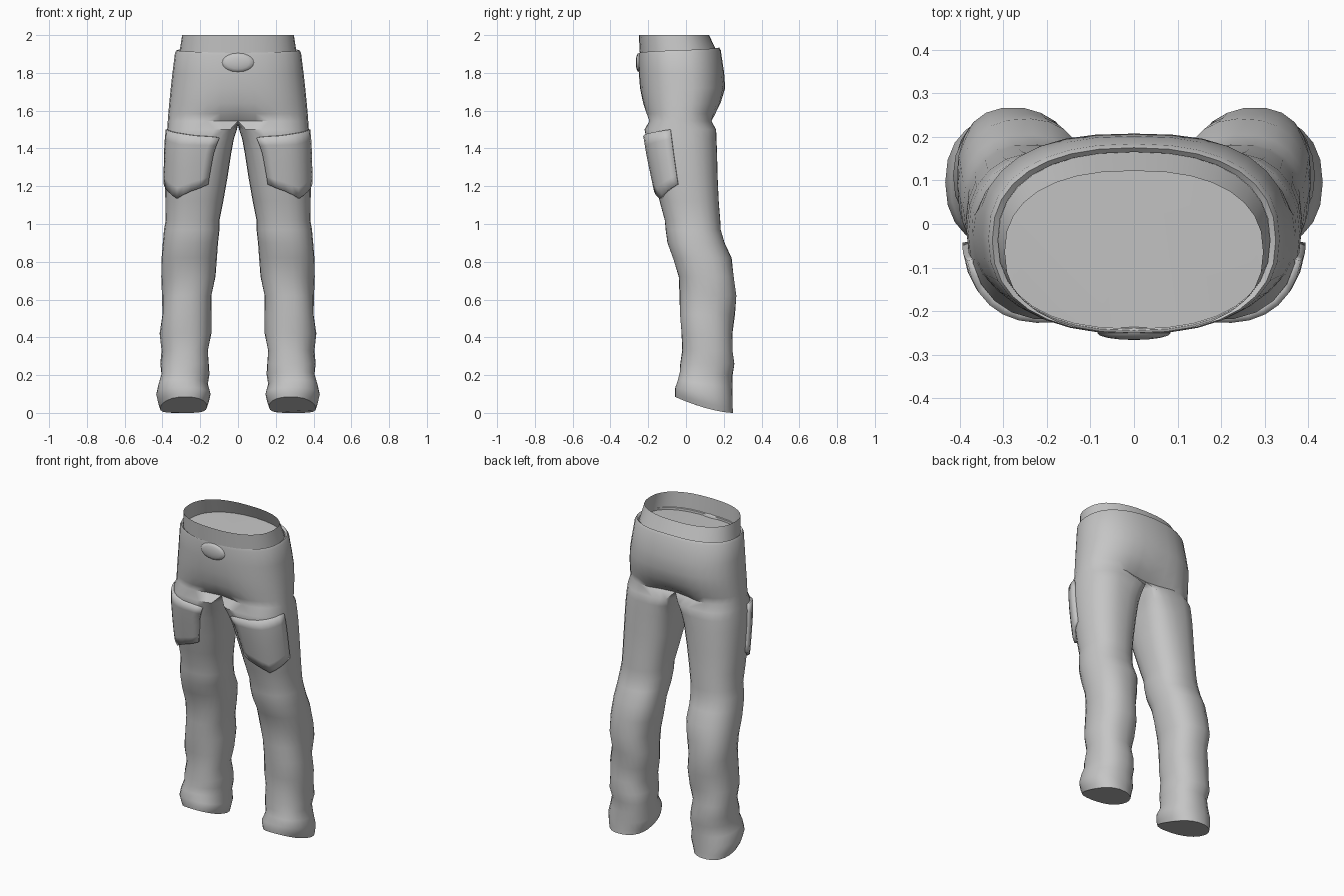
import bpy, bmesh
from math import sin, cos, radians, copysign, pi

if "Cube" in bpy.data.objects:
    bpy.data.objects.remove(bpy.data.objects["Cube"])

cloth = bpy.data.materials.new("grey_cloth")
cloth.use_nodes = True
GREY = (0.56, 0.56, 0.56, 1)
cloth.diffuse_color = GREY
cloth.node_tree.nodes["Principled BSDF"].inputs["Base Color"].default_value = GREY

OUT, INN = 17, 7   # ring points on the outer side and on the inseam

# leg sections: height, inner x, outer x, front y, back y, inseam roundness
LEG = [
    (1.50, .006, .375, -.220, .160, .45), (1.45, .022, .380, -.210, .162, .55),
    (1.38, .035, .384, -.198, .165, .7), (1.25, .055, .386, -.170, .168, .8),
    (1.12, .078, .385, -.140, .174, .85), (1.02, .098, .383, -.113, .182, .85),
    (.97, .098, .392, -.108, .184, .85), (.90, .104, .400, -.097, .203, .85),
    (.82, .112, .404, -.070, .242, .85), (.72, .124, .402, -.043, .258, .85),
    (.62, .138, .406, -.031, .264, .85), (.52, .138, .402, -.030, .257, .85),
    (.42, .146, .410, -.029, .251, .85), (.33, .160, .405, -.020, .246, .85),
    (.26, .150, .416, -.026, .252, .85), (.20, .148, .408, -.030, .244, .85),
    (.14, .162, .418, -.045, .247, .85), (.08, .150, .428, -.062, .252, .85),
    (.03, .158, .420, -.062, .250, .85), (0, .165, .412, -.058, .250, .85)]

# hip sections: height, half width, front y, back y, centre dip
HIP = [
    (1.895, .312, -.240, .165, 0), (1.905, .325, -.250, .175, 0), (1.89, .334, -.252, .184, 0),
    (1.80, .347, -.250, .202, 0), (1.72, .356, -.248, .212, .02),
    (1.64, .364, -.240, .196, .06), (1.585, .369, -.230, .178, .13),
    (1.545, .372, -.224, .165, .3)]


def power(v, e):
    return copysign(abs(v) ** e, v)


def leg_point(row, ang, off=0.0):
    """Point on a leg section, with soft folds below the knee."""
    z, x0, x1, y0, y1, inner = row
    c, s = cos(ang), sin(ang)
    e = inner if c < 0 else .88
    fold = max(0, min(1, (1 - z) * 4)) * .005 * sin(2 * ang + 19 * z)
    x = (x0 + x1) / 2 + ((x1 - x0) / 2 + off + fold) * power(c, e)
    y = (y0 + y1) / 2 + ((y1 - y0) / 2 + off + fold) * power(s, e)
    t = max(0, min(1, (y1 - y) / (y1 - y0)))
    return x, y, z + .085 * t ** 1.6 * max(0, 1 - z / .25)


def leg_section(z):
    """Blend between the two sections around a height."""
    for a, b in zip(LEG, LEG[1:]):
        if a[0] >= z >= b[0]:
            t = (a[0] - z) / (a[0] - b[0])
            return tuple(p + (q - p) * t for p, q in zip(a, b))


def hip_half(row, tilt=0.0):
    """Half ring from front centre round the side to back centre."""
    z, a, y0, y1, dip = row
    pts = []
    for i in range(OUT):
        ang = pi * (i / (OUT - 1) - .5)
        s = sin(ang)
        y = (y0 + y1) / 2 + (y1 - y0) / 2 * power(s, .85) * (1 - dip * abs(s) ** 14)
        x = 0 if i in (0, OUT - 1) else a * cos(ang) ** .85
        pts.append((x, y, z + tilt * i / (OUT - 1)))
    return pts


def loft(bm, rings, closed):
    for a, b in zip(rings, rings[1:]):
        n = len(a)
        for i in range(n if closed else n - 1):
            j = (i + 1) % n
            bm.faces.new((a[i], b[i], b[j], a[j]))


def finish(name, bm, mirror=True, thickness=0.0, angle=50):
    bmesh.ops.recalc_face_normals(bm, faces=bm.faces)
    mesh = bpy.data.meshes.new(name)
    bm.to_mesh(mesh)
    bm.free()
    mesh.materials.append(cloth)
    ob = bpy.data.objects.new(name, mesh)
    bpy.context.collection.objects.link(ob)
    if thickness:
        m = ob.modifiers.new("thickness", "SOLIDIFY")
        m.thickness, m.offset = thickness, -1
    if mirror:
        m = ob.modifiers.new("mirror", "MIRROR")
        m.use_clip = True
        m.merge_threshold = .001
    bpy.ops.object.select_all(action="DESELECT")
    ob.select_set(True)
    bpy.context.view_layer.objects.active = ob
    bpy.ops.object.shade_smooth_by_angle(angle=radians(angle))
    return ob


def add_ring(bm, pts):
    return [bm.verts.new(p) for p in pts]


# trousers: hips, crotch arch and leg in one skin
bm = bmesh.new()
hips = [add_ring(bm, hip_half(r, .03 if r[0] > 1.88 else 0)) for r in HIP]
loft(bm, hips, False)
front, back = hips[-1][0].co, hips[-1][-1].co
arch = []
for k in range(1, INN + 1):
    p = back.lerp(front, k / (INN + 1))
    arch.append(bm.verts.new((0, p.y, p.z - .02 * sin(pi * k / (INN + 1)))))
span = radians(128)
angles = [span * (2 * i / (OUT - 1) - 1) for i in range(OUT)]
angles += [span + (2 * pi - 2 * span) * k / (INN + 1) for k in range(1, INN + 1)]
legs = [add_ring(bm, [leg_point(r, a) for a in angles]) for r in LEG]
loft(bm, [hips[-1] + arch] + legs, True)
bm.faces.new(legs[-1])
finish("trousers", bm)

# inner waistband with its closed floor
bm = bmesh.new()
band = [add_ring(bm, hip_half(r, t)) for r, t in (
    ((2.0, .296, -.25, .122, 0), 0), ((1.88, .312, -.243, .165, 0), .03),
    ((1.88, .285, -.235, .125, 0), .03))]
loft(bm, band, False)
bm.faces.new(band[-1])
finish("inner_waistband", bm)

# thigh pockets: curved patches with a pointed lower edge
bm = bmesh.new()
COLS, ROWS = 8, 6
grid = []
for r in range(ROWS + 1):
    line = []
    for c in range(COLS + 1):
        u = c / COLS
        top = 1.455 + .045 * u
        low = 1.135 + .075 * abs(u - .5) * 2
        z = top + (low - top) * r / ROWS
        bulge = .012 + .008 * sin(pi * u) * (.4 + .6 * r / ROWS)
        line.append(leg_point(leg_section(z), radians(-108 + 95 * u), bulge))
    grid.append(add_ring(bm, line))
loft(bm, grid, False)
finish("thigh_pockets", bm, thickness=.025, angle=40)

# oval buckle
bm = bmesh.new()
bmesh.ops.create_uvsphere(bm, u_segments=16, v_segments=8, radius=1)
for v in bm.verts:
    x, y, z = v.co
    v.co = (.084 * x, -.25 + .016 * z, 1.855 + .05 * y)
finish("buckle", bm, mirror=False)
